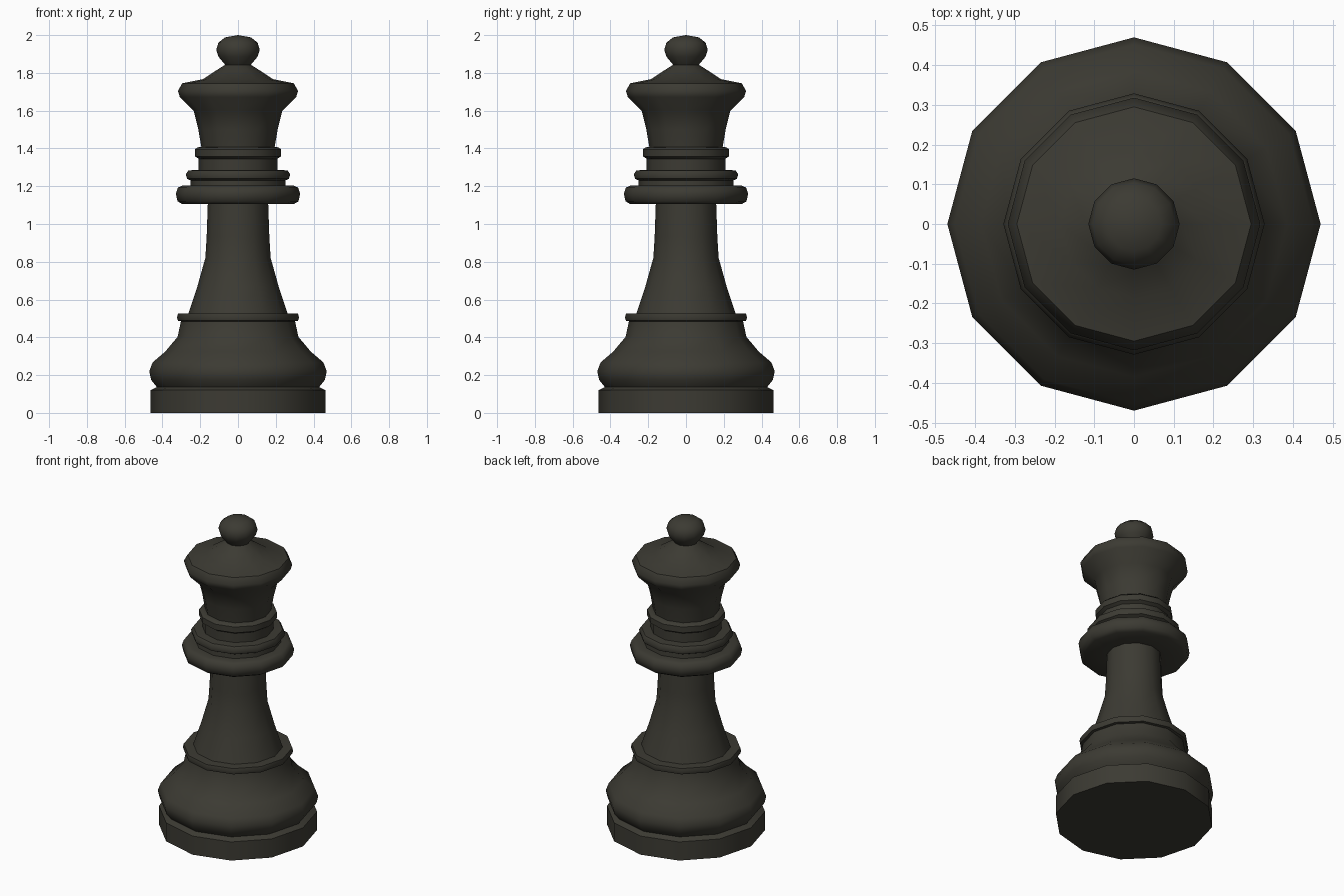
import bpy, bmesh, math

SIDES = 12

mat = bpy.data.materials.new("dark_wood")
mat.diffuse_color = (0.045, 0.043, 0.033, 1)


def lathe(name, profile):
    """Revolve (radius, z) points around z; radius 0 becomes a pole."""
    bm = bmesh.new()
    rings = []
    for r, z in profile:
        if r == 0:
            rings.append([bm.verts.new((0, 0, z))] * SIDES)
        else:
            rings.append([bm.verts.new((r * math.cos(a), r * math.sin(a), z))
                          for a in (math.tau * i / SIDES for i in range(SIDES))])
    for low, high in zip(rings, rings[1:]):
        for i in range(SIDES):
            j = (i + 1) % SIDES
            quad = [low[i], low[j], high[j], high[i]]
            bm.faces.new(list(dict.fromkeys(quad)))
    bm.normal_update()
    mesh = bpy.data.meshes.new(name)
    bm.to_mesh(mesh)
    bm.free()
    mesh.materials.append(mat)
    obj = bpy.data.objects.new(name, mesh)
    bpy.context.collection.objects.link(obj)
    bpy.ops.object.select_all(action='DESELECT')
    obj.select_set(True)
    bpy.context.view_layer.objects.active = obj
    bpy.ops.object.shade_smooth_by_angle(angle=math.radians(48))
    return obj


# The sections meet at shared rings, so the skin is continuous from foot to tip
# Foot: closed underside and straight plinth
lathe("foot", [(0, 0), (0.463, 0), (0.463, 0.12), (0.43, 0.137)])

# Bulging base with the small ring on top
lathe("base_bulge", [(0.43, 0.137), (0.46, 0.175), (0.47, 0.22), (0.452, 0.267),
                     (0.385, 0.325), (0.32, 0.402), (0.302, 0.485)])
lathe("base_ring", [(0.302, 0.485), (0.318, 0.488), (0.323, 0.505),
                    (0.318, 0.525), (0.262, 0.527)])

# Tapering stem
lathe("stem", [(0.262, 0.527), (0.215, 0.67), (0.173, 0.82),
               (0.166, 0.93), (0.16, 1.105)])

# Three stacked collars
lathe("lower_collar", [(0.16, 1.105), (0.295, 1.105), (0.32, 1.12), (0.329, 1.16),
                       (0.318, 1.193), (0.295, 1.203), (0.252, 1.203)])
lathe("middle_collar", [(0.252, 1.203), (0.25, 1.23), (0.27, 1.24), (0.276, 1.263),
                        (0.262, 1.284), (0.208, 1.286)])
lathe("upper_collar", [(0.208, 1.286), (0.208, 1.345), (0.228, 1.358),
                       (0.228, 1.395), (0.215, 1.406), (0.194, 1.407)])

# Flared head with a sloping cap
lathe("head", [(0.194, 1.407), (0.21, 1.50), (0.235, 1.60), (0.308, 1.672),
               (0.318, 1.705), (0.295, 1.745), (0.185, 1.767),
               (0.12, 1.81), (0.068, 1.843)])

# Flattened ball on the tip
lathe("tip_ball", [(0.068, 1.843), (0.103, 1.885), (0.115, 1.922), (0.104, 1.96),
                   (0.068, 1.988), (0, 2.0)])
